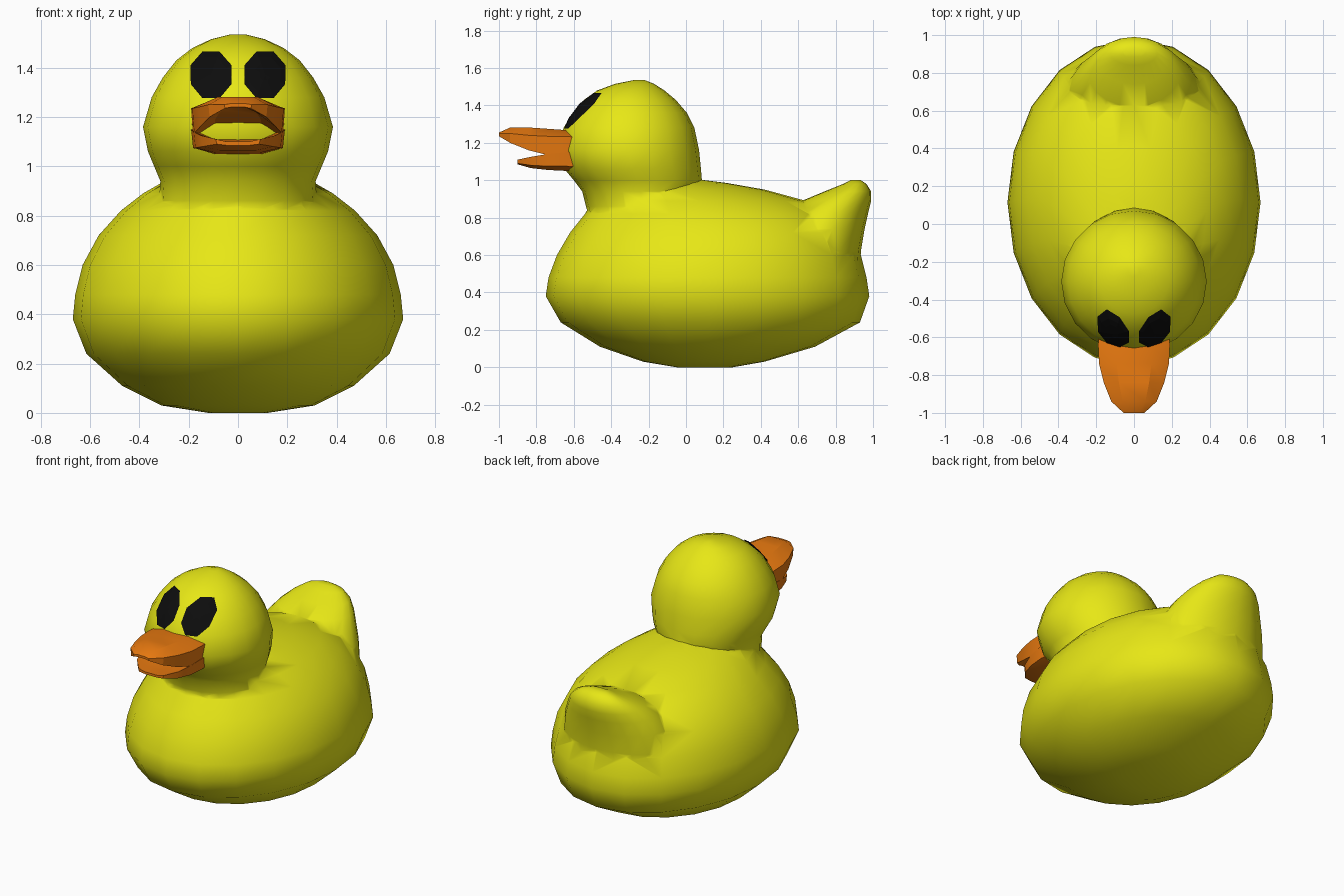
import bpy, bmesh, math
from mathutils import Vector
from mathutils.bvhtree import BVHTree

if "Cube" in bpy.data.objects:
    bpy.data.objects.remove(bpy.data.objects["Cube"])


def material(name, rgb):
    m = bpy.data.materials.new(name)
    m.use_nodes = True
    color = (*rgb, 1)
    m.diffuse_color = color
    m.node_tree.nodes["Principled BSDF"].inputs["Base Color"].default_value = color
    return m


YELLOW = material("yellow", (0.8, 0.8, 0.008))
ORANGE = material("orange", (0.8, 0.19, 0.005))
BLACK = material("black", (0.004, 0.004, 0.004))


def loft(name, sections, mat):
    """Skin a list of equal-length point loops and cap both ends."""
    bm = bmesh.new()
    loops = [[bm.verts.new(p) for p in s] for s in sections]
    n = len(loops[0])
    for a, b in zip(loops, loops[1:]):
        for i in range(n):
            j = (i + 1) % n
            bm.faces.new((a[i], a[j], b[j], b[i]))
    bm.faces.new(loops[0])
    bm.faces.new(loops[-1])
    bmesh.ops.recalc_face_normals(bm, faces=bm.faces)
    return finish(name, bm, mat)


def finish(name, bm, mat):
    mesh = bpy.data.meshes.new(name)
    bm.to_mesh(mesh)
    bm.free()
    mesh.materials.append(mat)
    ob = bpy.data.objects.new(name, mesh)
    bpy.context.collection.objects.link(ob)
    return ob


def activate(ob):
    bpy.ops.object.select_all(action='DESELECT')
    ob.select_set(True)
    bpy.context.view_layer.objects.active = ob


def smooth(ob, degrees):
    activate(ob)
    bpy.ops.object.shade_smooth_by_angle(angle=math.radians(degrees))


def ring(z, half_width, front, back, n=20):
    mid, r = (front + back) / 2, (back - front) / 2
    angles = [2 * math.pi * i / n for i in range(n)]
    return [(half_width * math.cos(a), mid + r * math.sin(a), z) for a in angles]


def stacked(name, rows):
    return loft(name, [ring(*row) for row in rows], YELLOW)


# Rows: height, half width, front y, back y
body = stacked("body", [
    (0, .12, -.05, .25), (.03, .31, -.23, .42), (.11, .47, -.46, .69),
    (.24, .615, -.67, .93), (.38, .67, -.75, .98), (.48, .66, -.735, .965),
    (.6, .63, -.69, .935), (.72, .565, -.62, .88), (.82, .475, -.54, .78),
    (.89, .385, -.5, .64), (.95, .28, -.45, .42), (.985, .18, -.38, .22),
    (1.0, .08, -.25, .1)])
tail = stacked("tail", [
    (.5, .4, .3, .93), (.62, .38, .38, .935), (.74, .34, .46, .955),
    (.83, .29, .53, .975), (.89, .245, .62, .99), (.94, .19, .74, .99),
    (.98, .125, .84, .965), (1.0, .06, .88, .935)])
head = stacked("head", [
    (.74, .34, -.5, .02), (.86, .32, -.535, .06), (.94, .315, -.555, .075),
    (1.0, .34, -.6, .085), (1.06, .365, -.65, .08), (1.16, .385, -.68, .07),
    (1.28, .35, -.655, .045), (1.36, .305, -.605, .005), (1.43, .25, -.545, -.055),
    (1.48, .185, -.475, -.115), (1.515, .11, -.38, -.17), (1.535, .03, -.28, -.22)])

# Painted eyes: thin octagons laid on the head
surface = BVHTree.FromObject(head, bpy.context.evaluated_depsgraph_get())
RINGS = 4
for name, side in (("left_eye", 1), ("right_eye", -1)):
    bm = bmesh.new()

    def on_head(x, z):
        hit, normal, _, _ = surface.ray_cast(Vector((x, -2, z)), Vector((0, 1, 0)))
        return bm.verts.new(hit + normal * 0.008)

    center = on_head(side * .107, 1.367)
    previous = None
    for k in range(1, RINGS + 1):
        current = []
        for i in range(8):
            a = math.pi * (i / 4 + 1 / 8)
            current.append(on_head(side * .107 + .088 * k / RINGS * math.cos(a),
                                   1.367 + .1 * k / RINGS * math.sin(a)))
        for i in range(8):
            j = (i + 1) % 8
            if previous:
                bm.faces.new((previous[i], current[i], current[j], previous[j]))
            else:
                bm.faces.new((center, current[i], current[j]))
        previous = current
    bm.normal_update()
    finish(name, bm, BLACK)

# Body, tail and head become one skin
for part in (tail, head):
    activate(body)
    mod = body.modifiers.new("join", 'BOOLEAN')
    mod.operation = 'UNION'
    mod.solver = 'EXACT'
    mod.object = part
    bpy.ops.object.modifier_apply(modifier=mod.name)
    bpy.data.objects.remove(part)
smooth(body, 65)


def beak(name, rows):
    """Rows: y, half width, top z, edge z, bottom edge z, bottom middle z."""
    sections = []
    for y, w, top, edge, low, mid in rows:
        half = [(.5 * w, top), (w, edge), (.96 * w, low), (.5 * w, mid)]
        loop = half + [(-x, z) for x, z in reversed(half)]
        sections.append([(x, y, z) for x, z in loop])
    smooth(loft(name, sections, ORANGE), 25)


beak("upper_beak", [
    (-.5, .18, 1.255, 1.22, 1.11, 1.15), (-.64, .19, 1.268, 1.235, 1.12, 1.17),
    (-.74, .185, 1.275, 1.235, 1.135, 1.19), (-.84, .16, 1.282, 1.24, 1.16, 1.21),
    (-.94, .12, 1.282, 1.25, 1.2, 1.23), (-1.0, .055, 1.255, 1.25, 1.235, 1.24)])
beak("lower_beak", [
    (-.5, .18, 1.12, 1.15, 1.07, 1.05), (-.64, .19, 1.11, 1.15, 1.075, 1.05),
    (-.74, .18, 1.1, 1.14, 1.075, 1.055), (-.83, .15, 1.1, 1.125, 1.08, 1.065),
    (-.9, .09, 1.1, 1.11, 1.09, 1.085)])
